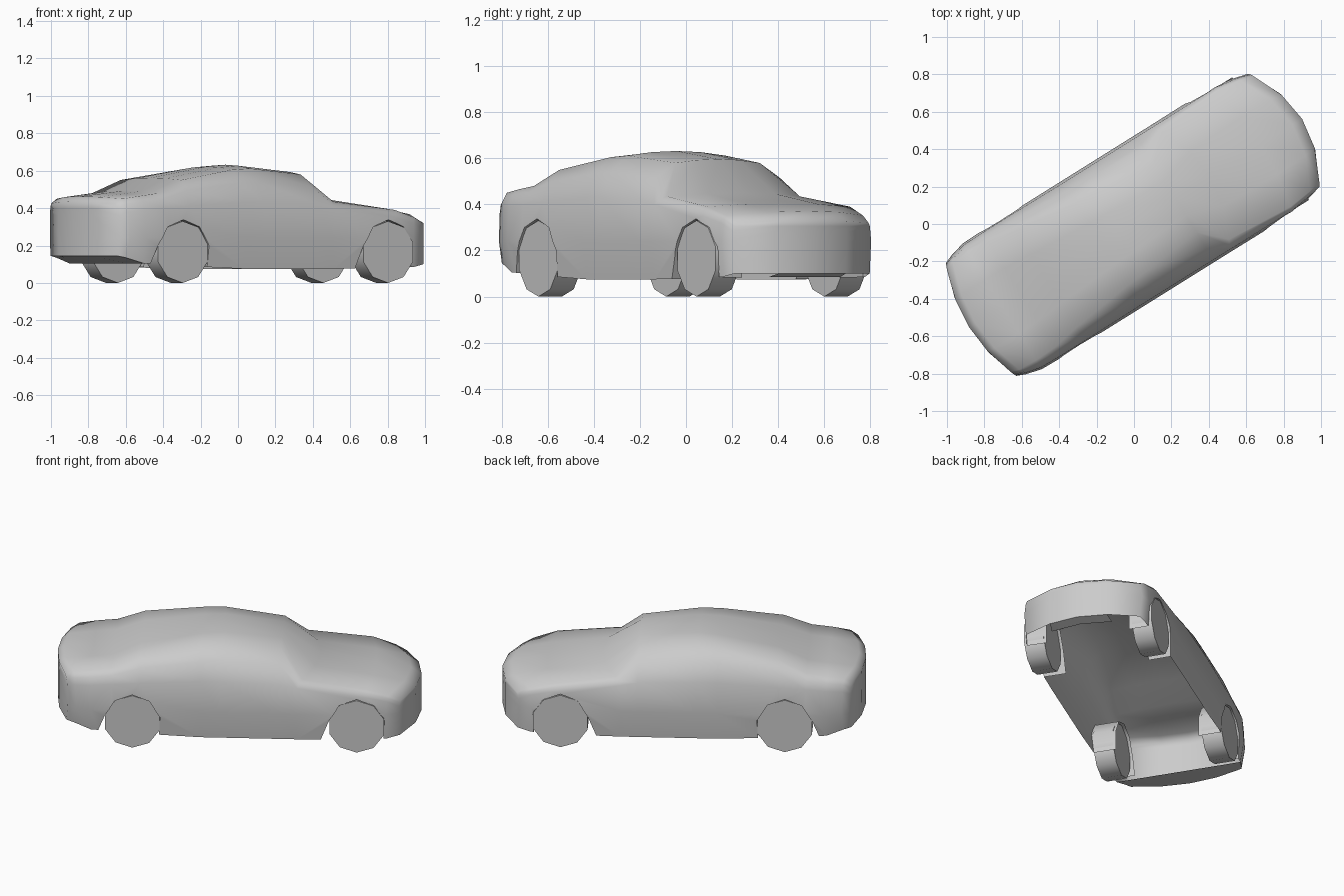
import bpy, bmesh, math
from mathutils import Matrix

HEADING = math.radians(32)
AXLES = {"rear": -0.59, "front": 0.705}
WELL = .25

if "Cube" in bpy.data.objects:
    bpy.data.objects.remove(bpy.data.objects["Cube"])

grey = bpy.data.materials.new("plain_grey")
grey.use_nodes = True
grey.diffuse_color = (0.6, 0.6, 0.6, 1)
grey.node_tree.nodes["Principled BSDF"].inputs["Base Color"].default_value = (0.6, 0.6, 0.6, 1)


def finish(bm, name):
    """Turn a bmesh into an object turned to the car's heading."""
    bmesh.ops.recalc_face_normals(bm, faces=bm.faces)
    mesh = bpy.data.meshes.new(name)
    bm.to_mesh(mesh)
    bm.free()
    mesh.materials.append(grey)
    obj = bpy.data.objects.new(name, mesh)
    obj.rotation_euler.z = HEADING
    bpy.context.collection.objects.link(obj)
    return obj


def smooth(obj, degrees):
    bpy.ops.object.select_all(action="DESELECT")
    obj.select_set(True)
    bpy.context.view_layer.objects.active = obj
    bpy.ops.object.shade_smooth_by_angle(angle=math.radians(degrees))


# Body sections, tail to nose: position, end rounding, floor height, sill width,
# waist width, shoulder width and height, top edge width and height, centre height
SECTIONS = [
    (-1.04, -.6, .145, .335, .355, .35, .36, .32, .425, .435),
    (-1.0, -.6, .135, .35, .375, .365, .38, .335, .45, .463),
    (-.83, 0, .105, .375, .397, .387, .39, .34, .465, .48),
    (-.71, 0, .10, .38, .40, .39, .40, .335, .48, .495),
    (-.55, 0, .09, .385, .40, .39, .41, .305, .55, .562),
    (-.2, 0, .075, .385, .40, .387, .43, .26, .605, .622),
    (-.08, 0, .075, .385, .40, .387, .43, .25, .612, .632),
    (.26, 0, .075, .385, .40, .387, .42, .215, .58, .597),
    (.48, .8, .075, .385, .40, .387, .40, .34, .435, .45),
    (.80, .3, .08, .38, .402, .387, .35, .365, .39, .405),
    (1.0, .9, .085, .365, .376, .37, .32, .35, .352, .372),
    (1.06, .9, .10, .345, .357, .35, .285, .335, .32, .33),
]


def section_ring(u, bend, floor, sill, waist, shoulder, sh_z, edge, edge_z, top):
    """Closed cross-section, bowed along the length by the square of its width."""
    bulge = .1 * (edge_z - sh_z)
    half = [(sill / 2, floor), (sill, floor), (waist, .24), (shoulder, sh_z),
            ((shoulder + edge) / 2 + bulge, (sh_z + edge_z) / 2 + bulge),
            (edge, edge_z), (edge / 2, edge_z + (top - edge_z) * .75)]
    ring = [(0, floor)] + half + [(0, top)] + [(-v, z) for v, z in reversed(half)]
    return [(u - bend * v * v, v, z) for v, z in ring]


def cap_end(bm, ring, u, bend):
    """Close one end with a bowed grid, five points across."""
    rows = [[ring[-2], ring[-1], ring[0], ring[1], ring[2]]]
    for i in (3, 4, 5):
        v, z = ring[i].co.y, ring[i].co.z
        inner = [bm.verts.new((u - bend * (v * f) ** 2, v * f, z)) for f in (-.5, 0, .5)]
        rows.append([ring[-i]] + inner + [ring[i]])
    rows.append([ring[-6], ring[-7], ring[8], ring[7], ring[6]])
    for low, high in zip(rows, rows[1:]):
        for k in range(4):
            bm.faces.new((low[k], low[k + 1], high[k + 1], high[k]))


# Car body
bm = bmesh.new()
rings = [[bm.verts.new(p) for p in section_ring(*s)] for s in SECTIONS]
count = len(rings[0])
for a, b in zip(rings, rings[1:]):
    for i in range(count):
        j = (i + 1) % count
        bm.faces.new((a[i], a[j], b[j], b[i]))
for n in (0, -1):
    cap_end(bm, rings[n], *SECTIONS[n][:2])
body = finish(bm, "car_body")

# Wheel arches cut out of the body
ARCH = [(-.24, -.01), (-.16, .2), (-.1, .3), (0, .338), (.1, .3), (.16, .2), (.15, -.01)]
for end, u in AXLES.items():
    for name, side in (("left", 1), ("right", -1)):
        bm = bmesh.new()
        face = bm.faces.new([bm.verts.new((u + du, side * WELL, z)) for du, z in ARCH])
        new = bmesh.ops.extrude_face_region(bm, geom=[face])["geom"]
        bmesh.ops.translate(bm, vec=(0, side * .25, 0),
                            verts=[g for g in new if isinstance(g, bmesh.types.BMVert)])
        # Close the inner side, left open by the extrusion
        bmesh.ops.holes_fill(bm, edges=[e for e in bm.edges if e.is_boundary], sides=0)
        cutter = finish(bm, f"{end}_{name}_arch_cutter")
        cutter.hide_render = True
        cut = body.modifiers.new("arch", "BOOLEAN")
        cut.operation, cut.solver, cut.object = "DIFFERENCE", "EXACT", cutter
        bpy.context.view_layer.objects.active = body
        bpy.ops.object.modifier_apply(modifier=cut.name)
        bpy.data.objects.remove(cutter)

        # Ten-sided wheel with a corner at the bottom
        bm = bmesh.new()
        place = (Matrix.Translation((u, side * .327, .165))
                 @ Matrix.Rotation(math.pi / 2, 4, "X"))
        bmesh.ops.create_cone(bm, cap_ends=True, segments=10, radius1=.165, radius2=.165,
                              depth=.12, matrix=place)
        smooth(finish(bm, f"{end}_{name}_wheel"), 40)

# Open the shell underneath, keeping the bumper lips and the arch linings
bm = bmesh.new()
bm.from_mesh(body.data)
opening = []
for f in bm.faces:
    c = f.calc_center_median()
    floor = f.normal.z < -.9 and c.z < .12 and -.83 < c.x < .98
    well_wall = all(abs(abs(v.co.y) - WELL) < .002 for v in f.verts)
    if floor or well_wall:
        opening.append(f)
bmesh.ops.delete(bm, geom=opening, context="FACES")
bm.to_mesh(body.data)
bm.free()
smooth(body, 60)
